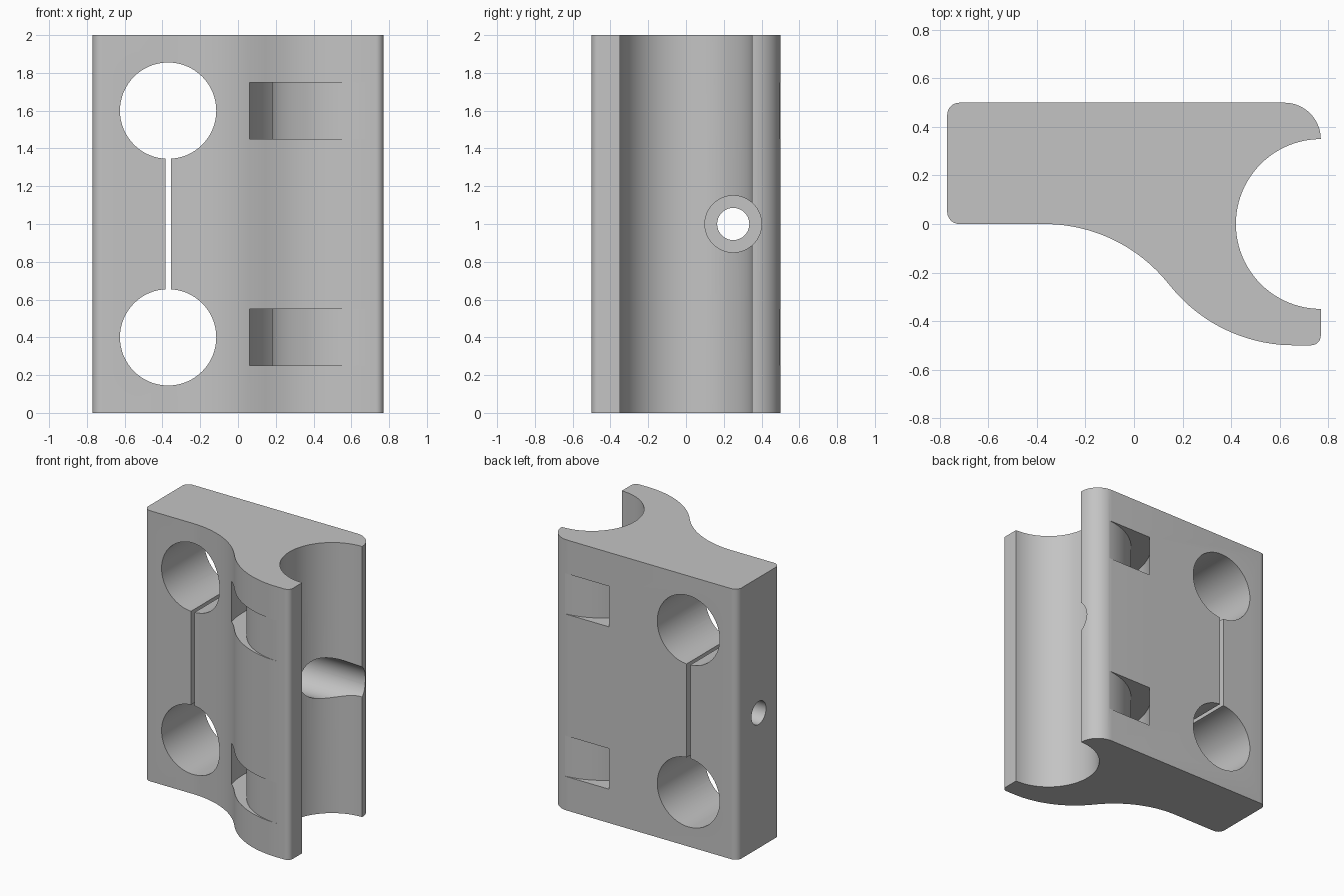
import bpy
import bmesh
from math import sin, cos, radians, pi

if "Cube" in bpy.data.objects:
    bpy.data.objects.remove(bpy.data.objects["Cube"], do_unlink=True)

grey = bpy.data.materials.new("light grey")
grey.use_nodes = True
colour = (0.55, 0.55, 0.55, 1)
grey.diffuse_color = colour
grey.node_tree.nodes["Principled BSDF"].inputs["Base Color"].default_value = colour


def arc(cx, cy, r, a0, a1, n=12):
    """Points of an arc, angles in degrees."""
    angles = [radians(a0 + (a1 - a0) * i / n) for i in range(n + 1)]
    return [(cx + r * cos(a), cy + r * sin(a)) for a in angles]


def prism(name, points, z0, z1):
    """Extrude a closed outline from z0 to z1."""
    bm = bmesh.new()
    verts = [bm.verts.new((x, y, z0)) for x, y in points]
    base = bm.faces.new(verts)
    top = bmesh.ops.extrude_face_region(bm, geom=[base])["geom"]
    moved = [v for v in top if isinstance(v, bmesh.types.BMVert)]
    bmesh.ops.translate(bm, verts=moved, vec=(0, 0, z1 - z0))
    bmesh.ops.remove_doubles(bm, verts=bm.verts[:], dist=0.0005)
    bmesh.ops.recalc_face_normals(bm, faces=bm.faces[:])
    mesh = bpy.data.meshes.new(name)
    bm.to_mesh(mesh)
    bm.free()
    mesh.materials.append(grey)
    obj = bpy.data.objects.new(name, mesh)
    bpy.context.collection.objects.link(obj)
    return obj


def cylinder(name, r, length, location, rotation):
    bpy.ops.mesh.primitive_cylinder_add(vertices=64, radius=r, depth=length,
                                        location=location, rotation=rotation)
    obj = bpy.context.object
    obj.name = name
    obj.data.materials.append(grey)
    return obj


# Block outline: rounded block flowing into a half-round clamp jaw
sweep = 51.8
outline = (arc(-0.72, 0.05, 0.05, 180, 270, 8)
           + arc(-0.37, -0.655, 0.655, 90, 90 - sweep, 24)
           + arc(0.66, 0.155, 0.655, 270 - sweep, 270, 24)
           + arc(0.73, -0.46, 0.04, 270, 360, 8)
           + arc(0.77, 0, 0.35, 270, 90, 48)
           + arc(0.62, 0.35, 0.15, 0, 90, 16)
           + arc(-0.72, 0.45, 0.05, 90, 180, 8))
body = prism("clamp_block", outline, 0, 2)

cutters = []
for label, z in (("lower", 0.4), ("upper", 1.6)):
    # Large round holes from front to back
    cutters.append(cylinder(label + "_hole_cutter", 0.255, 3, (-0.37, 0, z), (pi / 2, 0, 0)))
    # Curved strap slots around the jaw
    ring = arc(0.68, 0, 0.64, 91, 269, 48) + arc(0.68, 0, 0.5, 269, 91, 48)
    cutters.append(prism(label + "_strap_slot_cutter", ring, z - 0.15, z + 0.15))

# Narrow slit joining the holes
slit = [(-0.385, -1), (-0.355, -1), (-0.355, 1), (-0.385, 1)]
cutters.append(prism("slit_cutter", slit, 0.5, 1.5))

# Screw hole and counterbore from the side
cutters.append(cylinder("screw_hole_cutter", 0.085, 3, (0, 0.25, 1), (0, pi / 2, 0)))
cutters.append(cylinder("counterbore_cutter", 0.15, 1, (0.55, 0.25, 1), (0, pi / 2, 0)))

bpy.ops.object.select_all(action="DESELECT")
bpy.context.view_layer.objects.active = body
body.select_set(True)
for cutter in cutters:
    cutter.hide_render = True
    mod = body.modifiers.new(cutter.name, "BOOLEAN")
    mod.operation = "DIFFERENCE"
    mod.solver = "EXACT"
    mod.object = cutter
    bpy.ops.object.modifier_apply(modifier=mod.name)
for cutter in cutters:
    bpy.data.objects.remove(cutter, do_unlink=True)

bpy.ops.object.shade_smooth_by_angle(angle=radians(30))
